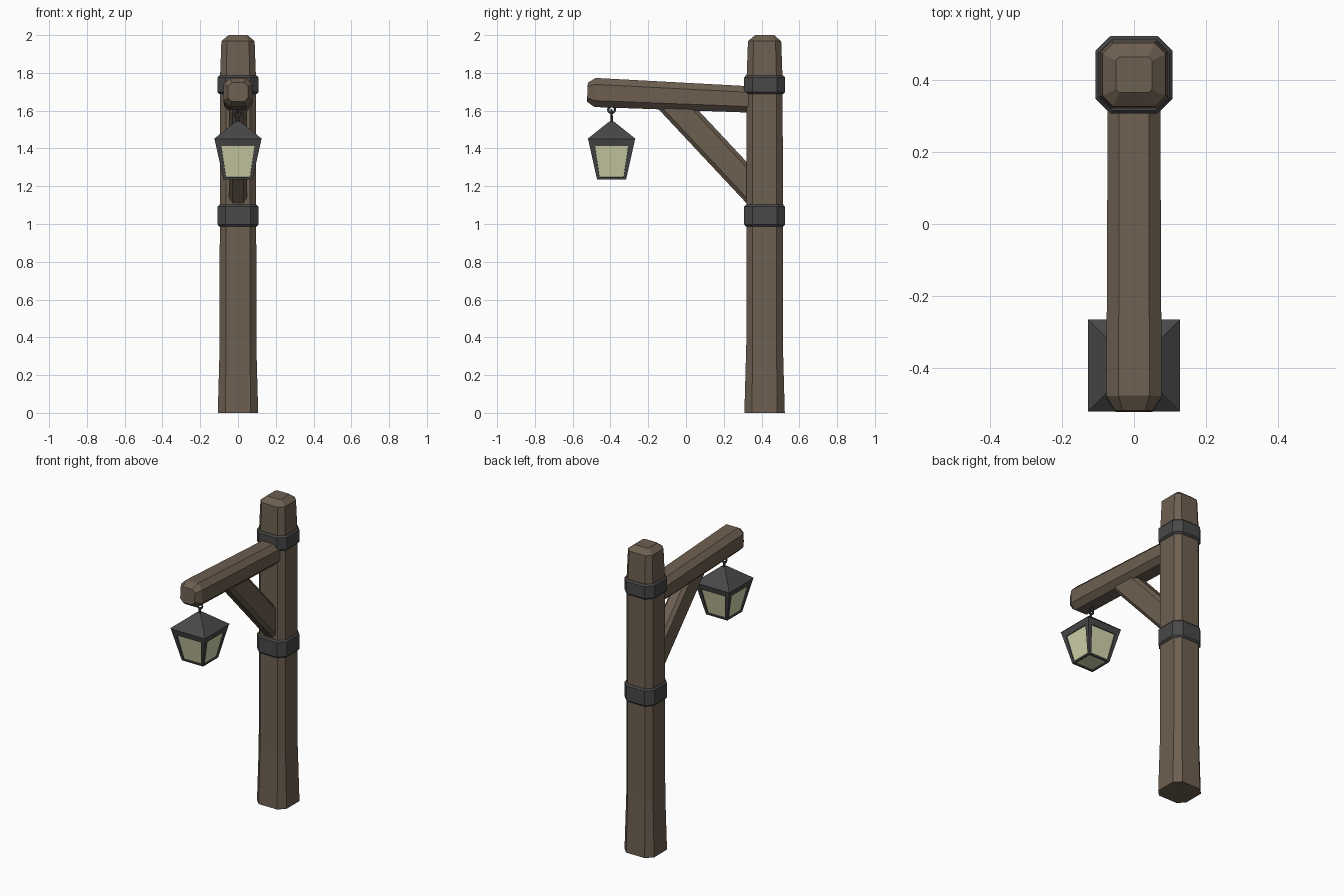
import bpy, bmesh, math
from mathutils import Vector, Matrix

if "Cube" in bpy.data.objects:
    bpy.data.objects.remove(bpy.data.objects["Cube"])


def material(name, rgb):
    m = bpy.data.materials.new(name)
    m.diffuse_color = (*rgb, 1)
    m.use_nodes = True
    m.node_tree.nodes["Principled BSDF"].inputs["Base Color"].default_value = m.diffuse_color
    return m


WOOD = material("wood", (0.155, 0.115, 0.082))
IRON = material("iron", (0.065, 0.065, 0.067))
GLASS = material("glass", (0.66, 0.66, 0.42))


def finish(name, bm, *mats):
    bmesh.ops.recalc_face_normals(bm, faces=bm.faces)
    me = bpy.data.meshes.new(name)
    bm.to_mesh(me)
    bm.free()
    for m in mats:
        me.materials.append(m)
    ob = bpy.data.objects.new(name, me)
    bpy.context.collection.objects.link(ob)
    return ob


def octagon_loft(name, mat, start, end, sections):
    """Chamfered-square bar; sections are (distance, half width, half depth, chamfer)."""
    start, end = Vector(start), Vector(end)
    axis = (end - start).normalized()
    u = Vector((1, 0, 0))
    v = axis.cross(u)
    bm = bmesh.new()
    rings = []
    for d, a, b, c in sections:
        pts = [(a, b - c), (a - c, b), (c - a, b), (-a, b - c),
               (-a, c - b), (c - a, -b), (a - c, -b), (a, c - b)]
        rings.append([bm.verts.new(start + axis * d + u * p + v * q) for p, q in pts])
    for lo, hi in zip(rings, rings[1:]):
        for i in range(8):
            j = (i + 1) % 8
            bm.faces.new((lo[i], lo[j], hi[j], hi[i]))
    bm.faces.new(rings[0])
    bm.faces.new(rings[-1])
    return finish(name, bm, mat)


def square_cone(bm, half_lo, half_hi, z_lo, z_hi):
    r = math.sqrt(2)
    bmesh.ops.create_cone(
        bm, cap_ends=True, segments=4, radius1=half_lo * r, radius2=half_hi * r, depth=z_hi - z_lo,
        matrix=Matrix.Translation((0, 0, (z_lo + z_hi) / 2)) @ Matrix.Rotation(math.pi / 4, 4, 'Z'))


PY = 0.416    # post centre
LY = -0.394   # lantern centre

# Post with flared foot and chamfered top
octagon_loft("post", WOOD, (0, PY, 0), (0, PY, 2), [
    (0, 0.107, 0.107, 0.04), (0.36, 0.097, 0.097, 0.034), (1.75, 0.096, 0.096, 0.033),
    (1.968, 0.088, 0.088, 0.03), (2.0, 0.05, 0.05, 0.01)])

# Iron bands
for name, z0, z1 in (("lower_band", 0.987, 1.102), ("upper_band", 1.688, 1.786)):
    octagon_loft(name, IRON, (0, PY, z0), (0, PY, z1), [
        (0, 0.099, 0.099, 0.038), (0.01, 0.108, 0.108, 0.043),
        (z1 - z0 - 0.01, 0.108, 0.108, 0.043), (z1 - z0, 0.099, 0.099, 0.038)])

# Sloping beam
octagon_loft("beam", WOOD, (0, -0.522, 1.698), (0, PY, 1.656), [
    (0, 0.052, 0.05, 0.02), (0.04, 0.077, 0.077, 0.034), (0.938, 0.073, 0.069, 0.032)])

# Diagonal brace
octagon_loft("brace", WOOD, (0, 0.38, 1.156), (0, -0.1, 1.669), [
    (0, 0.048, 0.075, 0.02), (0.70, 0.048, 0.075, 0.02)])

# Lantern frame with recessed panes on the sides and bottom
Z0, Z1, H0, H1 = 1.236, 1.452, 0.077, 0.125
bm = bmesh.new()
square_cone(bm, H0, H1, Z0, Z1)
bm.normal_update()
panes = [f for f in bm.faces if f.normal.z < 0.9]
bmesh.ops.inset_individual(bm, faces=panes, thickness=0.015)
for f in panes:
    if f.normal.z < -0.9:
        continue
    n = Vector((round(f.normal.x), round(f.normal.y), 0))
    t = Vector((-n.y, n.x, 0))
    mid = f.calc_center_median().z
    for vert in f.verts:
        z, w = (1.412, 0.088) if vert.co.z > mid else (1.247, 0.064)
        side = math.copysign(w, vert.co.dot(t))
        out = H0 + (H1 - H0) * (z - Z0) / (Z1 - Z0)
        vert.co = n * out + t * side + Vector((0, 0, z))
bm.normal_update()
bmesh.ops.inset_individual(bm, faces=panes, thickness=0.0005, depth=-0.007)
for f in panes:
    f.material_index = 1
finish("lantern_body", bm, IRON, GLASS).location.y = LY

# Lantern roof
bm = bmesh.new()
square_cone(bm, 0.128, 0.012, 1.45, 1.543)
finish("lantern_roof", bm, IRON).location.y = LY

# Hanging rod and two linked rings
bpy.ops.mesh.primitive_cylinder_add(vertices=8, radius=0.007, depth=0.04, location=(0, LY, 1.553))
rod = bpy.context.object
rod.name = "hanging_rod"
rod.data.materials.append(IRON)
for name, z, rot in (("beam_ring", 1.606, (0, math.pi / 2, 0)), ("lantern_ring", 1.585, (math.pi / 2, 0, 0))):
    bpy.ops.mesh.primitive_torus_add(
        major_segments=12, minor_segments=6, major_radius=0.018, minor_radius=0.006,
        location=(0, LY, z), rotation=rot)
    ring = bpy.context.object
    ring.name = name
    ring.data.materials.append(IRON)
